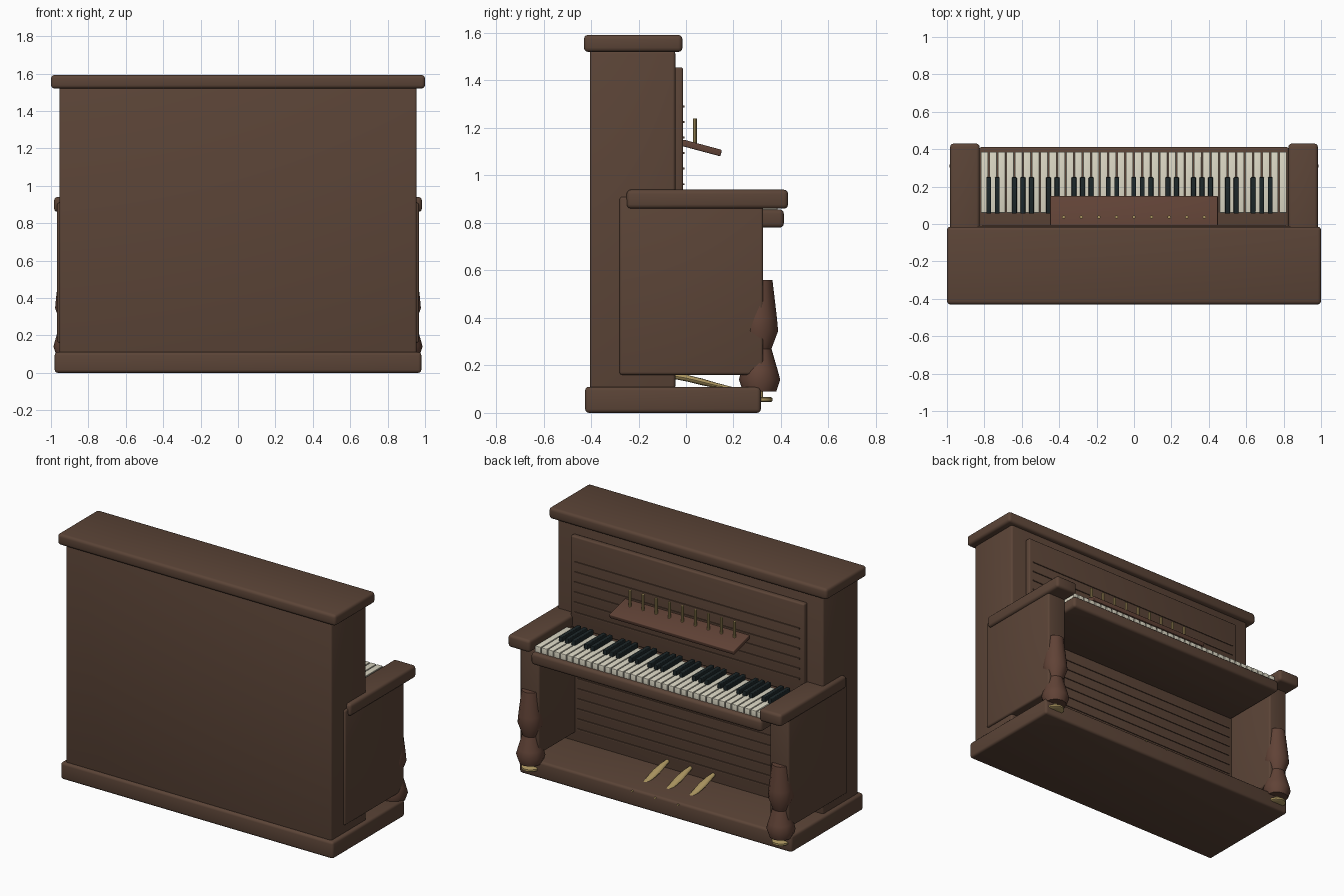
import bpy, bmesh, math
from mathutils import Matrix, Vector

cube = bpy.data.objects.get("Cube")
if cube:
    bpy.data.objects.remove(cube, do_unlink=True)


def material(name, r, g, b):
    m = bpy.data.materials.new(name)
    m.use_nodes = True
    m.diffuse_color = (r, g, b, 1)
    bsdf = next(n for n in m.node_tree.nodes if n.type == 'BSDF_PRINCIPLED')
    bsdf.inputs["Base Color"].default_value = (r, g, b, 1)
    return m


WOOD = material("dark walnut", 0.105, 0.058, 0.038)
RED = material("reddish walnut", 0.118, 0.055, 0.037)
IVORY = material("ivory", 0.72, 0.69, 0.56)
EBONY = material("ebony", 0.012, 0.02, 0.022)
BRASS = material("brass", 0.42, 0.31, 0.12)


def finish(name, bm, mat):
    bmesh.ops.recalc_face_normals(bm, faces=bm.faces)
    mesh = bpy.data.meshes.new(name)
    bm.to_mesh(mesh)
    bm.free()
    mesh.materials.append(mat)
    for p in mesh.polygons:
        p.use_smooth = True
    mesh.set_sharp_from_angle(angle=math.radians(35))
    ob = bpy.data.objects.new(name, mesh)
    bpy.context.scene.collection.objects.link(ob)
    return ob


def add_box(bm, x, y, z, bevel=0.0):
    """Add a box from (min, max) spans, with rounded edges if asked."""
    spans = (x, y, z)
    centre = Vector([(a + b) / 2 for a, b in spans])
    size = [b - a for a, b in spans]
    matrix = Matrix.Translation(centre) @ Matrix.Diagonal((*size, 1))
    verts = bmesh.ops.create_cube(bm, size=1, matrix=matrix)["verts"]
    if bevel:
        edges = list({e for v in verts for e in v.link_edges})
        bmesh.ops.bevel(bm, geom=edges, offset=bevel, segments=3,
                        profile=0.5, affect='EDGES')


def box(name, x, y, z, mat=WOOD, bevel=0.012):
    bm = bmesh.new()
    add_box(bm, x, y, z, bevel)
    return finish(name, bm, mat)


def loft(name, stations, u, v, mat, sides=12):
    """Skin elliptical rings; each station is (centre, u radius, v radius)."""
    bm = bmesh.new()
    rings = []
    for centre, ru, rv in stations:
        ring = []
        for i in range(sides):
            a = math.tau * i / sides
            ring.append(bm.verts.new(Vector(centre) + Vector(u) * ru * math.cos(a)
                                     + Vector(v) * rv * math.sin(a)))
        rings.append(ring)
    for low, high in zip(rings, rings[1:]):
        for i in range(sides):
            j = (i + 1) % sides
            bm.faces.new((low[i], low[j], high[j], high[i]))
    bm.faces.new(rings[0])
    bm.faces.new(rings[-1])
    return finish(name, bm, mat)


def turned(name, x, y, profile, mat, sides=12):
    """Vertical turned part from (height, radius) pairs."""
    return loft(name, [((x, y, z), r, r) for z, r in profile],
                (1, 0, 0), (0, 1, 0), mat, sides)


# Cabinet
box("base", (-0.98, 0.98), (-0.425, 0.315), (0, 0.11), bevel=0.016)
box("cabinet", (-0.955, 0.955), (-0.405, -0.045), (0.1, 1.525))
box("lid", (-1, 1), (-0.43, -0.015), (1.52, 1.592), bevel=0.018)
box("upper_panel", (-0.84, 0.84), (-0.05, -0.012), (0.86, 1.455), bevel=0.01)


# Thin horizontal slats on the upper and lower fronts
def slats(name, bottom, count, front):
    bm = bmesh.new()
    for i in range(count):
        z = bottom + 0.0655 * i
        add_box(bm, (-0.81, 0.81), (front - 0.01, front + 0.006), (z - 0.004, z + 0.004))
    finish(name, bm, WOOD)


slats("upper_slats", 0.963, 6, -0.012)
slats("lower_slats", 0.19, 9, -0.045)

# Sides, arms, legs and casters
LEG = [(0.09, 0.07), (0.14, 0.087), (0.18, 0.076), (0.27, 0.05),
       (0.345, 0.078), (0.40, 0.073), (0.56, 0.054)]
for side, s in (("right", -1), ("left", 1)):
    box(side + "_side", sorted((s * 0.83, s * 0.967)), (-0.28, 0.325), (0.16, 0.91))
    box(side + "_arm", sorted((s * 0.825, s * 0.983)), (-0.25, 0.43), (0.86, 0.94), bevel=0.018)
    turned(side + "_leg", s * 0.9, 0.31, LEG, RED)
    turned(side + "_caster_stem", s * 0.9, 0.31, [(0.05, 0.015), (0.1, 0.015)], BRASS)
    turned(side + "_caster", s * 0.9, 0.31,
           [(0.045, 0.046), (0.05, 0.055), (0.062, 0.055), (0.067, 0.046)], BRASS, 16)

# Keyboard
box("key_bed", (-0.83, 0.83), (-0.05, 0.412), (0.78, 0.857), bevel=0.018)
FIRST, PITCH, WHITES = -0.822, 0.0456, 36
white, black = bmesh.new(), bmesh.new()
for k in range(WHITES):
    x = FIRST + PITCH * k
    add_box(white, (x + 0.003, x + PITCH - 0.003), (0.06, 0.385), (0.85, 0.895), 0.003)
    if k % 7 in (1, 2, 4, 5, 6) and k < WHITES - 1:
        add_box(black, (x - 0.013, x + 0.013), (0.055, 0.25), (0.86, 0.925), 0.004)
finish("white_keys", white, IVORY)
finish("black_keys", black, EBONY)

# Music shelf with its row of pins
shelf = box("music_shelf", (-0.448, 0.448), (-0.085, 0.085), (-0.014, 0.014), RED, 0.005)
shelf.matrix_world = Matrix.Translation((0, 0.066, 1.116)) @ Matrix.Rotation(math.radians(-15), 4, 'X')
for i in range(9):
    turned("shelf_pin", (i - 4) * 0.094, 0.037, [(1.115, 0.009), (1.24, 0.009)], BRASS, 10)

# Pedals
for i in (-1, 0, 1):
    x = i * 0.165
    path = [(-0.05, 0.155, 0.012, 0.012), (0.0, 0.147, 0.02, 0.014),
            (0.07, 0.13, 0.026, 0.014), (0.13, 0.115, 0.022, 0.011),
            (0.2, 0.1, 0.014, 0.008), (0.321, 0.098, 0.006, 0.004)]
    loft("pedal", [((x, y, z), w, h) for y, z, w, h in path],
         (1, 0, 0), (0, 0, 1), BRASS)
